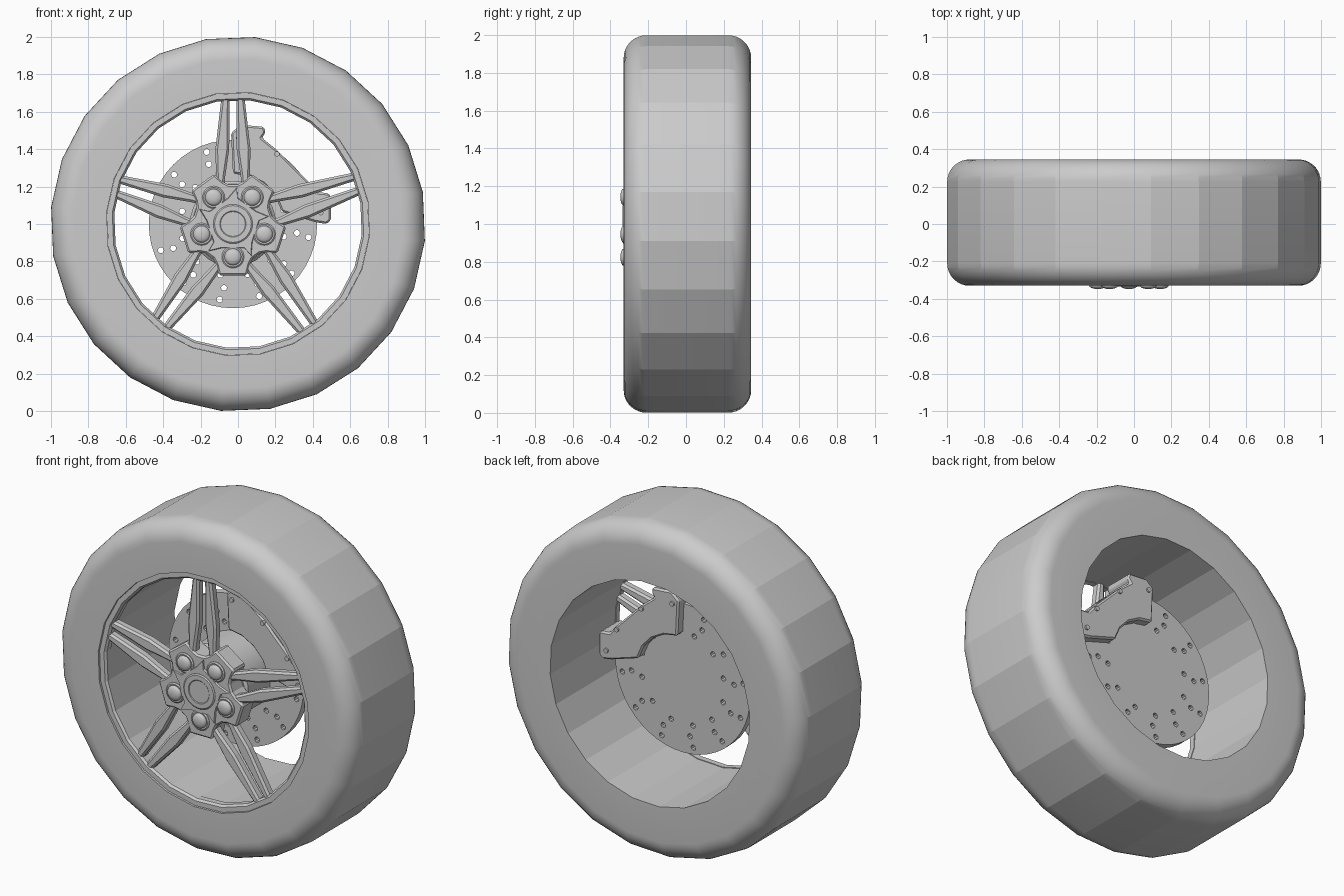
import bpy, bmesh
from math import sin, cos, pi, radians, sqrt, tau
from mathutils import Vector

cube = bpy.data.objects.get("Cube")
if cube:
    bpy.data.objects.remove(cube, do_unlink=True)

grey = bpy.data.materials.new("plain grey")
grey.use_nodes = True
GREY = (0.6, 0.6, 0.6, 1)
grey.diffuse_color = GREY
grey.node_tree.nodes["Principled BSDF"].inputs["Base Color"].default_value = GREY

HUB_X = -0.027          # hub and brake sit slightly off the tyre axis
SIDES = 24
PHASE = radians(-5.2)


def finish(name, bm, smooth=None, bevel=0):
    bmesh.ops.recalc_face_normals(bm, faces=bm.faces)
    mesh = bpy.data.meshes.new(name)
    bm.to_mesh(mesh)
    bm.free()
    mesh.materials.append(grey)
    ob = bpy.data.objects.new(name, mesh)
    bpy.context.collection.objects.link(ob)
    bpy.ops.object.select_all(action='DESELECT')
    ob.select_set(True)
    bpy.context.view_layer.objects.active = ob
    if bevel:
        mod = ob.modifiers.new("chamfer", 'BEVEL')
        mod.width = bevel
        mod.segments = 1
        mod.limit_method = 'ANGLE'
        mod.angle_limit = radians(40)
    if smooth:
        bpy.ops.object.shade_smooth_by_angle(angle=radians(smooth))
    return ob


def lathe(bm, profile, sides, phase=0, cx=HUB_X, cz=1, closed=False):
    """Spin (radius, y) points about the y axis; open ends are capped."""
    rings = []
    for r, y in profile:
        rings.append([bm.verts.new((cx + r * cos(phase + tau * i / sides), y,
                                    cz + r * sin(phase + tau * i / sides)))
                      for i in range(sides)])
    pairs = list(zip(rings, rings[1:]))
    if closed:
        pairs.append((rings[-1], rings[0]))
    for a, b in pairs:
        for i in range(sides):
            j = (i + 1) % sides
            bm.faces.new((a[i], a[j], b[j], b[i]))
    if not closed:
        bm.faces.new(rings[0])
        bm.faces.new(rings[-1])


def prism(bm, pts, front, back, grow=1.0):
    """Extrude an (x, z) outline from the front y to the back y."""
    a = [bm.verts.new((HUB_X + x, front, 1 + z)) for x, z in pts]
    b = [bm.verts.new((HUB_X + x * grow, back, 1 + z * grow)) for x, z in pts]
    bm.faces.new(a)
    bm.faces.new(b)
    for i in range(len(a)):
        j = (i + 1) % len(a)
        bm.faces.new((a[i], a[j], b[j], b[i]))


def turned(points, angle):
    """Turn (radial, sideways) points to an angle around the hub."""
    return [(r * cos(angle) - t * sin(angle), r * sin(angle) + t * cos(angle))
            for r, t in points]


# tyre with rounded shoulders and a stepped front seat for the rim
R, C, FRONT, BACK = 1.003, 0.12, -0.33, 0.345
arc = [(R - C + C * sin(k * pi / 18), C * cos(k * pi / 18)) for k in range(10)]
profile = [(0.668, BACK)]
profile += [(r, BACK - C + d) for r, d in arc]
profile += [(r, FRONT + C - d) for r, d in reversed(arc)]
profile += [(0.705, FRONT), (0.705, -0.29), (0.668, -0.29)]
bm = bmesh.new()
lathe(bm, profile, SIDES, PHASE, cx=0, closed=True)
finish("tyre", bm, smooth=14)

# rim ring with a thin inner lip
bm = bmesh.new()
lathe(bm, [(0.704, -0.318), (0.675, -0.318), (0.664, -0.305), (0.664, -0.27),
           (0.704, -0.27)], SIDES, PHASE, cx=0, closed=True)
finish("rim", bm)

# five pairs of split spokes, each blade a ridged wedge ending at the rim
blade = [(0.40, 0.02), (0.25, 0.042), (0.20, 0.045), (0.20, 0.085), (0.25, 0.09),
         (0.40, 0.094)]
bm = bmesh.new()
for k in range(5):
    ang = pi / 2 + tau * k / 5
    along = HUB_X * cos(ang)
    reach = -along + sqrt(along ** 2 - HUB_X ** 2 + 0.69 ** 2)
    for side in (1, -1):
        pts = blade + [(reach, 0.06), (reach, 0.018)]
        flat = turned([(r, t * side) for r, t in pts], ang)
        prism(bm, flat, -0.312, -0.255)
finish("spokes", bm, bevel=0.012)

# hub star with a lobe for each bolt
lobe = [(0.185, -0.105), (0.215, -0.09), (0.275, -0.075), (0.275, 0.075),
        (0.215, 0.09), (0.185, 0.105)]
star = []
for k in range(5):
    star += turned(lobe, -pi / 2 + tau * k / 5)
bm = bmesh.new()
prism(bm, star, -0.318, -0.2)
finish("hub_star", bm, bevel=0.01)

# raised scalloped plate around the centre cap
plate = []
for k in range(5):
    plate += turned([(0.125, -0.06), (0.125, 0.06), (0.165, 0.095)],
                    -pi / 2 + tau * k / 5)
bm = bmesh.new()
prism(bm, plate, -0.328, -0.31, 1.06)
finish("hub_plate", bm)

# centre cap with a shallow ring
bm = bmesh.new()
lathe(bm, [(0.105, -0.31), (0.105, -0.33), (0.098, -0.335), (0.07, -0.335),
           (0.066, -0.332)], 32)
finish("centre_cap", bm, smooth=30)

# domed wheel bolts on round seats
bm = bmesh.new()
for k in range(5):
    x, z = turned([(0.176, 0)], -pi / 2 + tau * k / 5)[0]
    lathe(bm, [(0.06, -0.3), (0.06, -0.322), (0.053, -0.328), (0.045, -0.326),
               (0.043, -0.335), (0.034, -0.342), (0.015, -0.347)],
          20, cx=HUB_X + x, cz=1 + z)
finish("wheel_bolts", bm, smooth=40)

# brake disc, drilled in twelve rows of three
bm = bmesh.new()
lathe(bm, [(0.45, 0.02), (0.45, 0.07)], 48)
disc = finish("brake_disc", bm, smooth=30)
bm = bmesh.new()
for k in range(12):
    for r, skew in ((0.41, 0), (0.345, 2), (0.28, -4)):
        x, z = turned([(r, 0)], radians(20 + 30 * k + skew))[0]
        lathe(bm, [(0.016, 0.0), (0.016, 0.09)], 10, cx=HUB_X + x, cz=1 + z)
drill = finish("drill_cutter", bm)
drill.hide_render = True
cut = disc.modifiers.new("holes", 'BOOLEAN')
cut.operation = 'DIFFERENCE'
cut.object = drill
cut.solver = 'EXACT'
bpy.context.view_layer.objects.active = disc
bpy.ops.object.modifier_apply(modifier=cut.name)
bpy.data.objects.remove(drill, do_unlink=True)

# drum joining the disc to the wheel
bm = bmesh.new()
lathe(bm, [(0.23, 0.025), (0.23, -0.19), (0.215, -0.205)], 32)
finish("brake_drum", bm, smooth=30)

# caliper hugging the disc's upper corner
inner = [(0.27 * cos(a), 0.27 * sin(a)) for a in (radians(d) for d in (14, 33, 52, 71, 90))]
outer = [(-0.01, 0.487), (0.04, 0.53), (0.165, 0.52), (0.175, 0.49), (0.155, 0.46),
         (0.235, 0.396), (0.42, 0.21), (0.45, 0.17), (0.51, 0.165), (0.524, 0.15),
         (0.524, 0.02), (0.50, 0.0), (0.44, 0.01)]
bm = bmesh.new()
prism(bm, inner + outer, -0.06, 0.125)
finish("caliper", bm, bevel=0.01)

# caliper pins showing on both faces
bm = bmesh.new()
for x, z in ((0.235, 0.375), (0.40, 0.205), (0.03, 0.46), (0.47, 0.06)):
    lathe(bm, [(0.014, -0.07), (0.014, 0.135)], 12, cx=HUB_X + x, cz=1 + z)
finish("caliper_pins", bm, smooth=40)
